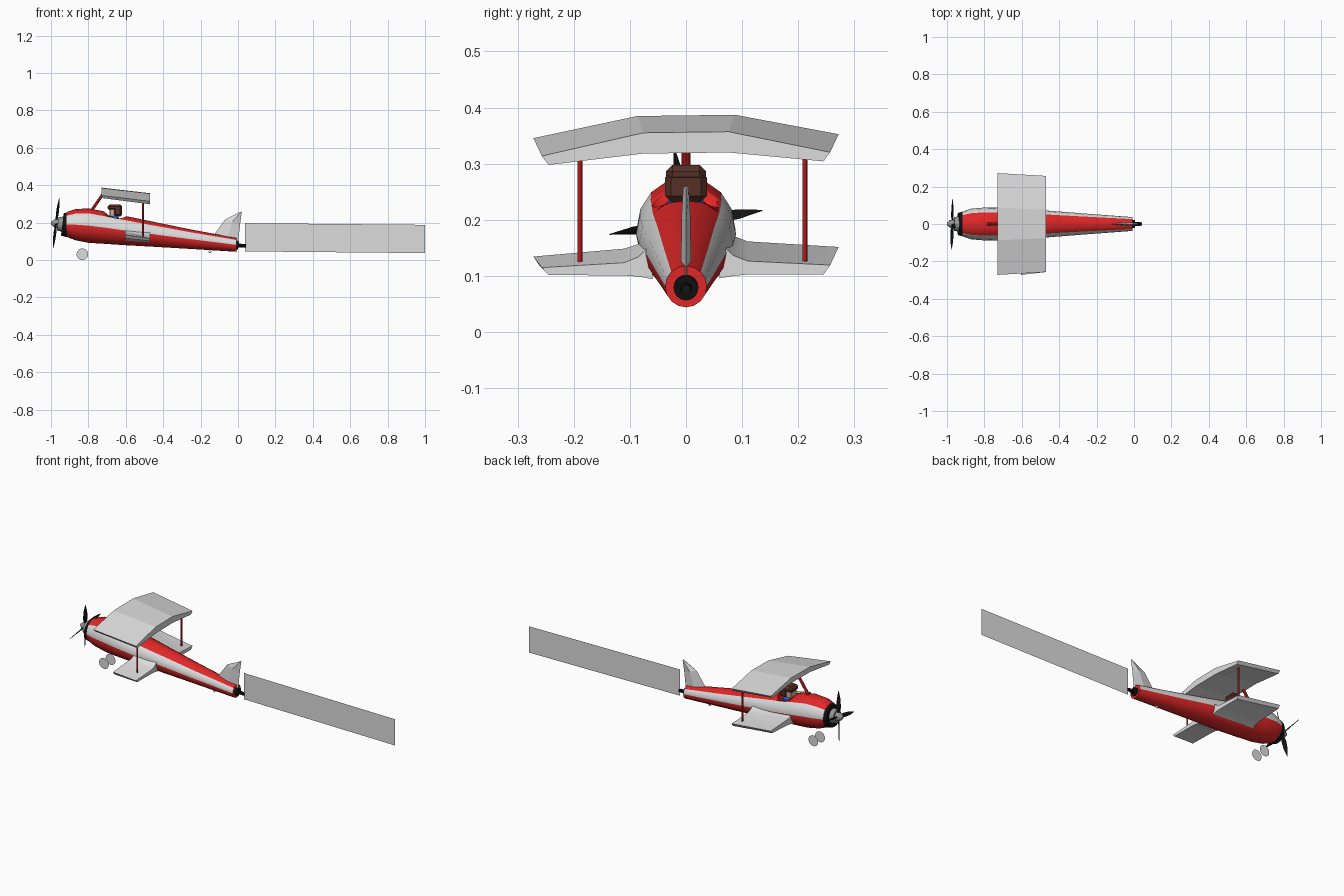
import bpy, bmesh, math
from mathutils import Vector

if "Cube" in bpy.data.objects:
    bpy.data.objects.remove(bpy.data.objects["Cube"])


def material(name, rgb):
    m = bpy.data.materials.new(name)
    m.diffuse_color = (*rgb, 1)
    m.use_nodes = True
    m.node_tree.nodes["Principled BSDF"].inputs["Base Color"].default_value = m.diffuse_color
    return m


RED = material("red paint", (0.75, 0.02, 0.02))
WHITE = material("white paint", (0.72, 0.72, 0.72))
BLACK = material("black", (0.006, 0.006, 0.006))
GREY = material("grey metal", (0.3, 0.3, 0.3))
BROWN = material("brown leather", (0.09, 0.03, 0.02))
SKIN = material("skin", (0.75, 0.42, 0.28))
BLUE = material("blue cloth", (0.03, 0.1, 0.6))


def finish(name, bm, mats, smooth=30):
    bmesh.ops.recalc_face_normals(bm, faces=bm.faces[:])
    me = bpy.data.meshes.new(name)
    bm.to_mesh(me)
    bm.free()
    for m in mats:
        me.materials.append(m)
    ob = bpy.data.objects.new(name, me)
    bpy.context.collection.objects.link(ob)
    if smooth:
        bpy.ops.object.select_all(action='DESELECT')
        ob.select_set(True)
        bpy.context.view_layer.objects.active = ob
        bpy.ops.object.shade_smooth_by_angle(angle=math.radians(smooth))
    return ob


def loft(name, rings, mats, smooth=30, rule=None):
    """Skin equal-sized rings of points and cap both ends."""
    bm = bmesh.new()
    vs = [[bm.verts.new(p) for p in r] for r in rings]
    n = len(rings[0])
    for a, b in zip(vs, vs[1:]):
        for i in range(n):
            j = (i + 1) % n
            f = bm.faces.new((a[i], a[j], b[j], b[i]))
            if rule:
                f.material_index = rule(i)
    bm.faces.new(vs[0])
    bm.faces.new(vs[-1])
    return finish(name, bm, mats, smooth)


def rod(name, p, q, r1, r2, mat, segs=16):
    p, q = Vector(p), Vector(q)
    rot = (q - p).to_track_quat('Z', 'Y')
    ring = lambda c, r: [c + rot @ Vector((r * math.cos(2 * math.pi * i / segs),
                                           r * math.sin(2 * math.pi * i / segs), 0)) for i in range(segs)]
    return loft(name, [ring(p, r1), ring(q, r2)], [mat])


def box(name, lo, hi, mat, bevel=0.0):
    rings = [[(lo[0], lo[1], z), (hi[0], lo[1], z), (hi[0], hi[1], z), (lo[0], hi[1], z)]
             for z in (lo[2], hi[2])]
    ob = loft(name, rings, [mat], 0)
    if bevel:
        b = ob.modifiers.new("bevel", 'BEVEL')
        b.width, b.segments = bevel, 1
    return ob


def sheet(name, pts, mat):
    """Flat one-face part."""
    bm = bmesh.new()
    bm.faces.new([bm.verts.new(p) for p in pts])
    return finish(name, bm, [mat], 0)


# Fuselage: x, centre z, half width, half height; stripe faces on both sides
SIDES = 16
stations = [(-.918, .190, .066, .066), (-.87, .189, .082, .083), (-.80, .184, .088, .092),
            (-.72, .174, .089, .087), (-.60, .157, .084, .078), (-.47, .140, .072, .068),
            (-.25, .111, .055, .052), (-.008, .081, .037, .037)]
rings = [[(x, w * math.cos(2 * math.pi * i / SIDES), z + h * math.sin(2 * math.pi * i / SIDES))
          for i in range(SIDES)] for x, z, w, h in stations]
fuselage = loft("fuselage", rings, [RED, WHITE], 35, lambda i: 1 if i in (0, 1, 6, 7) else 0)

# Cockpit opening
ellipse = [(-.657 + .06 * math.cos(i * math.pi / 8), .06 * math.sin(i * math.pi / 8)) for i in range(16)]
cutter = loft("cockpit_cutter", [[(x, y, z) for x, y in ellipse] for z in (.185, .4)], [RED])
cutter.hide_render = True
cutter.hide_viewport = True
cut = fuselage.modifiers.new("cockpit", 'BOOLEAN')
cut.operation, cut.object, cut.solver = 'DIFFERENCE', cutter, 'EXACT'


# Wings: each section gives y and z for lead top, trail top, trail bottom, lead bottom
def section(x0, x1, ys, zs):
    return [(x, y, z + .013 * y) for x, y, z in zip((x0, x1, x1, x0), ys, zs)]


tip_y, fold_y = (.272, .257, .245, .26), (.087, .076, .076, .087)
tip_z, mid_z = (.349, .317, .301, .335), (.386, .356, .319, .356)
neg = lambda t: tuple(-v for v in t)
loft("upper_wing", [section(-.73, -.47, ys, zs) for ys, zs in
                    ((neg(tip_y), tip_z), (neg(fold_y), mid_z), (fold_y, mid_z), (tip_y, tip_z))], [WHITE], 0)
loft("lower_wing_wide", [section(-.73, -.47, (.06,) * 4, (.19, .158, .095, .11)),
                         section(-.73, -.47, (.085,) * 4, (.17, .135, .099, .12)),
                         section(-.73, -.47, (.11,) * 4, (.16, .125, .101, .125)),
                         section(-.73, -.47, tip_y, (.148, .116, .099, .132))], [WHITE], 30)
loft("lower_wing_narrow", [section(-.605, -.47, (-.06,) * 4, (.175, .158, .095, .105)),
                           section(-.605, -.47, (-.085,) * 4, (.158, .135, .1, .112)),
                           section(-.605, -.47, (-.11,) * 4, (.15, .125, .102, .115)),
                           section(-.605, -.47, neg(tip_y), (.138, .118, .105, .12))], [WHITE], 30)

# Wing struts
for side, y in (("left", -.189), ("right", .212)):
    rod(side + "_wing_strut", (-.508, y, .12), (-.508, y, .318), .0045, .0045, RED, 8)
rod("front_strut", (-.79, 0, .255), (-.715, 0, .362), .008, .008, RED, 8)

# Tail fin with a lens-shaped section
loft("tail_fin", [[(a, 0, za), (m, -t, zm), (b, 0, zb), (m, t, zm)] for a, za, m, zm, b, zb, t in
                  ((-.135, .125, -.06, .108, .0, .09, .009),
                   (-.068, .218, -.03, .205, .011, .19, .008),
                   (.017, .259, .018, .258, .02, .256, .005))], [WHITE], 0)

# Engine, spinner and propeller along the tilted nose axis
tilt = math.radians(7)
axis = Vector((-math.cos(tilt), 0, math.sin(tilt)))
up = Vector((math.sin(tilt), 0, math.cos(tilt)))
side_dir = Vector((0, 1, 0))
nose = Vector((-.912, 0, .188))
at = lambda t: nose + axis * t
rod("engine_ring", at(-.005), at(.027), .066, .061, BLACK, 20)
rod("engine_hub", at(.02), at(.052), .042, .036, GREY)
rod("spinner_base", at(.05), at(.07), .025, .022, GREY)
rod("spinner_tip", at(.07), at(.089), .022, .006, GREY)
for k in range(4):
    a = math.radians(9 + 90 * k)
    out = side_dir * math.cos(a) + up * math.sin(a)
    flat = (out.cross(axis) * .75 + axis * .6).normalized()
    thick = out.cross(flat)
    loft(f"propeller_blade_{k + 1}",
         [[at(.061) + out * r + flat * w, at(.061) + out * r + thick * t,
           at(.061) + out * r - flat * w, at(.061) + out * r - thick * t]
          for r, w, t in ((.01, .006, .004), (.05, .012, .003), (.095, .01, .002), (.138, .001, .001))],
         [BLACK], 0)

# Pilot
box("pilot_body", (-.69, -.04, .18), (-.635, .04, .235), BLUE, .01)
box("pilot_face", (-.688, -.03, .23), (-.645, .03, .28), SKIN, .006)
box("pilot_cap_top", (-.697, -.036, .264), (-.62, .036, .298), BROWN, .012)
box("pilot_cap_back", (-.665, -.037, .232), (-.62, .037, .285), BROWN, .01)


# Wheels are flat discs
def disc(name, x, y, z, r):
    sheet(name, [(x + r * math.cos(i * math.pi / 12), y, z + r * math.sin(i * math.pi / 12))
                 for i in range(24)], WHITE)


disc("left_wheel", -.832, -.03, .031, .031)
disc("right_wheel", -.832, .03, .031, .031)
disc("tail_wheel", -.15, 0, .044, .008)

# Tow hook and banner
rod("tow_plate", (-.012, 0, .08), (.003, 0, .078), .022, .022, BLACK)
rod("tow_rod", (.0, 0, .078), (.042, 0, .076), .011, .009, BLACK, 10)
sheet("banner", [(.038, 0, .046), (1, 0, .037), (1, 0, .188), (.038, 0, .197)], WHITE)
